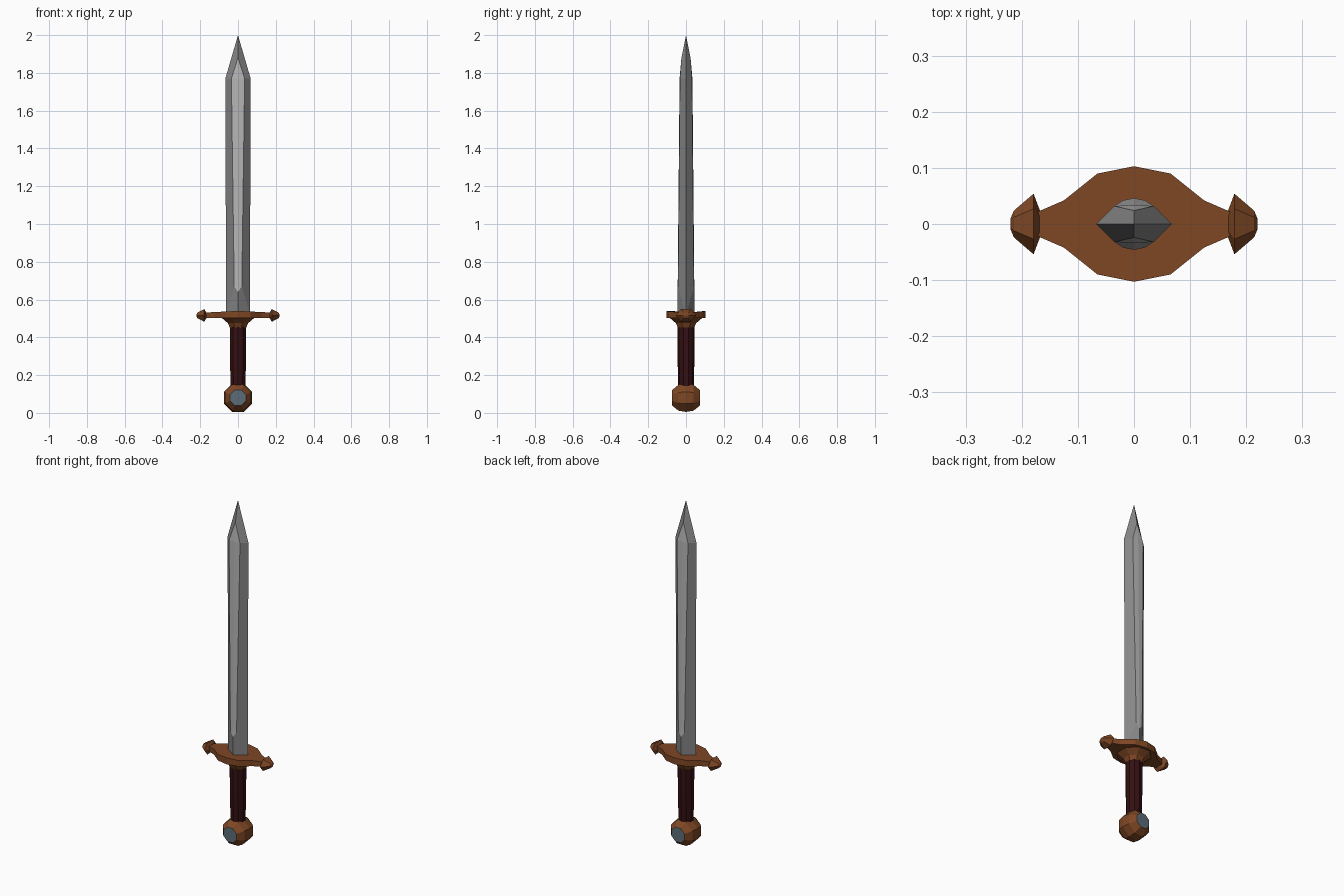
import bpy, bmesh, math
from mathutils import Matrix

if "Cube" in bpy.data.objects:
    bpy.data.objects.remove(bpy.data.objects["Cube"])


def material(name, rgb):
    m = bpy.data.materials.new(name)
    m.use_nodes = True
    m.diffuse_color = (*rgb, 1)
    m.node_tree.nodes["Principled BSDF"].inputs["Base Color"].default_value = (*rgb, 1)
    return m


steel = material("steel", (0.24, 0.24, 0.24))
bright = material("bright steel", (0.46, 0.46, 0.46))
bronze = material("bronze", (0.21, 0.063, 0.018))
leather = material("dark red leather", (0.035, 0.005, 0.006))
gem = material("blue grey gem", (0.11, 0.15, 0.185))


def finish(name, bm, *mats):
    bmesh.ops.remove_doubles(bm, verts=bm.verts, dist=0.0001)
    bmesh.ops.recalc_face_normals(bm, faces=bm.faces)
    mesh = bpy.data.meshes.new(name)
    bm.to_mesh(mesh)
    bm.free()
    for m in mats:
        mesh.materials.append(m)
    obj = bpy.data.objects.new(name, mesh)
    bpy.context.collection.objects.link(obj)
    return obj


def loft(bm, rings):
    """Bridge equal point rings and cap both ends."""
    loops = [[bm.verts.new(p) for p in ring] for ring in rings]
    for a, b in zip(loops, loops[1:]):
        for i in range(len(a)):
            j = (i + 1) % len(a)
            bm.faces.new((a[i], a[j], b[j], b[i]))
    bm.faces.new(loops[0])
    bm.faces.new(loops[-1])


def turned(bm, profile, sides, matrix, phase=0.5):
    """Rings from (radius, height) pairs around the local z axis."""
    step = math.tau / sides
    rings = [[matrix @ Matrix.Rotation(step * (i + phase), 4, 'Z') @
              Matrix.Translation((r, 0, h)) @ Matrix.Diagonal((0, 0, 0, 1)) .to_translation()
              for i in range(sides)] for r, h in profile]
    loft(bm, rings)


# Blade: bevelled quarters around a bright, tapering central panel
bm = bmesh.new()
for front in (-1, 1):
    def point(x, y, z):
        return bm.verts.new((x, y * front, z))
    for side in (-1, 1):
        base_edge, base_mid = point(.063 * side, 0, .52), point(0, .046, .52)
        edge, tip = point(.067 * side, 0, 1.77), point(0, 0, 2)
        low, high = point(.02 * side, .042, .67), point(.035 * side, .032, 1.77)
        bottom, peak = point(0, .046, .64), point(0, .024, 1.88)
        for corners in ((base_edge, base_mid, bottom, low), (base_edge, low, high, edge),
                        (edge, high, peak, tip)):
            bm.faces.new(corners)
        mid_low, mid_high = point(0, .044, .67), point(0, .034, 1.77)
        for corners in ((bottom, mid_low, low), (low, mid_low, mid_high, high),
                        (high, mid_high, peak)):
            bm.faces.new(corners).material_index = 1
finish("blade", bm, steel, bright)

# Guard plate: lens-shaped plan with slightly drooping arms
half = [(.185, .016), (.125, .042), (.065, .09), (0, .103),
        (-.065, .09), (-.125, .042), (-.185, .016)]
plan = half + [(x, -y) for x, y in reversed(half)]
bm = bmesh.new()
loft(bm, [[(x, y, .502) for x, y in plan],
          [(x, y, .54 - .05 * abs(x)) for x, y in plan]])
finish("guard", bm, bronze)

# Flared collar below the guard
bm = bmesh.new()
turned(bm, [(.046, .45), (.058, .475), (.095, .504)], 8, Matrix())
finish("guard_collar", bm, bronze)

# Faceted finials on both arms
for name, side in (("left", 1), ("right", -1)):
    bm = bmesh.new()
    place = (Matrix.Translation((.165 * side, 0, .516)) @ Matrix.Diagonal((1, 1, .72, 1)) @
             Matrix.Rotation(math.pi / 2 * side, 4, 'Y'))
    turned(bm, [(.017, 0), (.054, .014), (.024, .049), (.01, .055)], 6, place)
    finish(name + "_finial", bm, bronze)

# Grip
bm = bmesh.new()
turned(bm, [(.041, .13), (.045, .3), (.046, .47)], 10, Matrix())
finish("grip", bm, leather)

# Pommel: faceted ball with a flat gem on the front and the back
bm = bmesh.new()
turned(bm, [(.045, -.073), (.074, -.04), (.081, 0), (.074, .04), (.045, .073)], 8,
       Matrix.Translation((0, 0, .08)) @ Matrix.Rotation(math.pi / 2, 4, 'X'))
for f in bm.faces:
    if len(f.verts) == 8:
        f.material_index = 1
finish("pommel", bm, bronze, gem)
